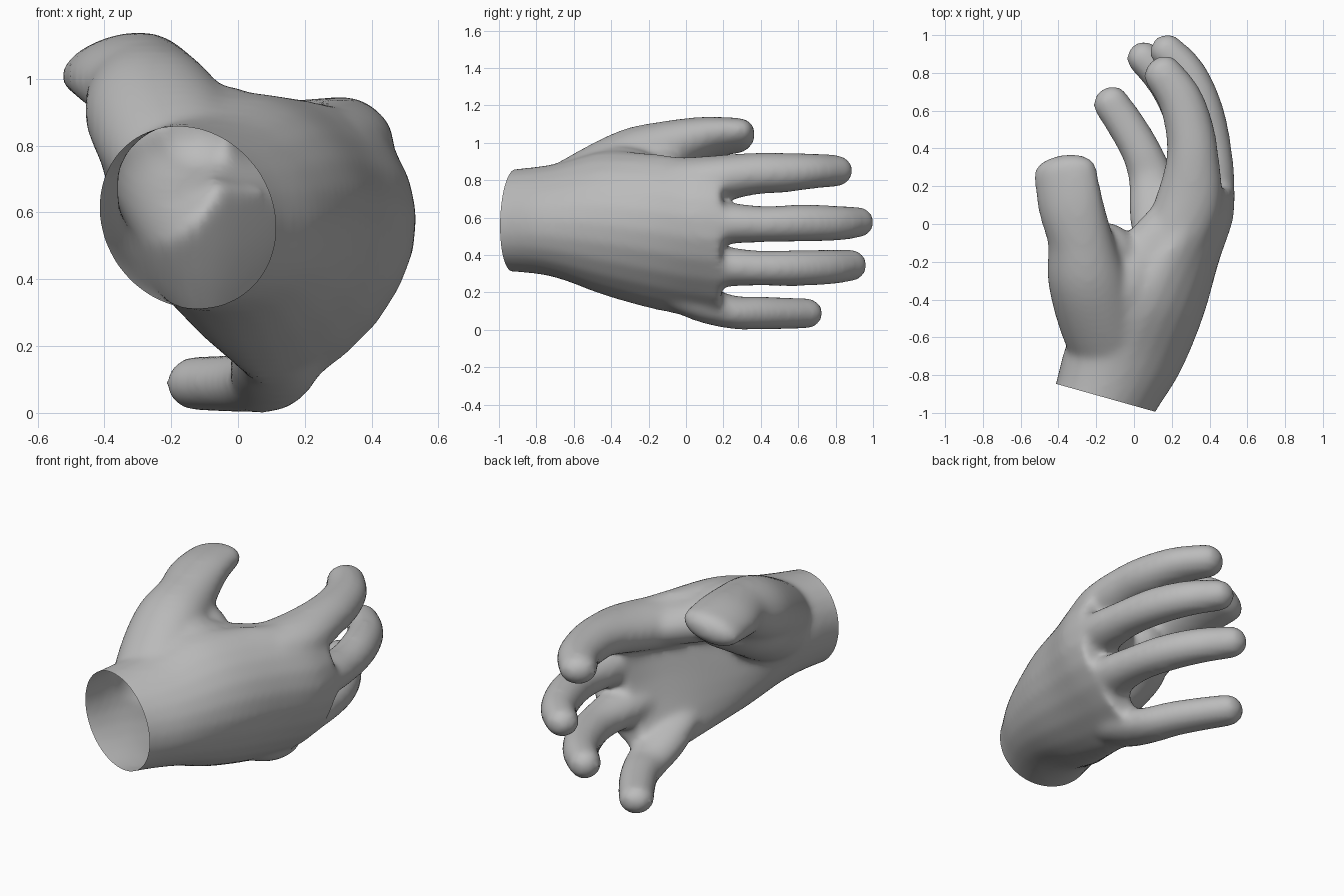
import bpy, bmesh
from math import sin, cos, pi
from mathutils import Vector

cube = bpy.data.objects.get("Cube")
if cube:
    bpy.data.objects.remove(cube, do_unlink=True)

skin = bpy.data.materials.new("plain grey")
skin.use_nodes = True
grey = (0.5, 0.5, 0.5, 1)
skin.diffuse_color = grey
skin.node_tree.nodes["Principled BSDF"].inputs["Base Color"].default_value = grey

SIDES = 24
bm = bmesh.new()


def spline(rows, steps=5):
    """Smooth interpolation through rows of numbers."""
    rows = [Vector(r) for r in rows]
    out = []
    for i in range(len(rows) - 1):
        p1, p2 = rows[i], rows[i + 1]
        p0 = rows[max(i - 1, 0)]
        p3 = rows[min(i + 2, len(rows) - 1)]
        for s in range(steps):
            t = s / steps
            out.append(0.5 * (2 * p1 + (p2 - p0) * t
                              + (2 * p0 - 5 * p1 + 4 * p2 - p3) * t ** 2
                              + (3 * p1 - p0 - 3 * p2 + p3) * t ** 3))
    return out + [rows[-1]]


def loft(rings):
    """Closed skin over a list of point rings."""
    loops = [[bm.verts.new(p) for p in ring] for ring in rings]
    for a, b in zip(loops, loops[1:]):
        for i in range(SIDES):
            j = (i + 1) % SIDES
            bm.faces.new((a[i], a[j], b[j], b[i]))
    bm.faces.new(loops[0][::-1])
    bm.faces.new(loops[-1])


def digit(rows, roll=0.0):
    """Round-tipped tube; each row is x, y, z, side radius, height radius."""
    path = spline(rows)
    rings = []

    def ring(c, tangent, ra, rb):
        side = tangent.cross(Vector((0, 0, 1))).normalized()
        up = side.cross(tangent).normalized()
        a, b = side * cos(roll) + up * sin(roll), up * cos(roll) - side * sin(roll)
        rings.append([c + a * ra * cos(2 * pi * k / SIDES) + b * rb * sin(2 * pi * k / SIDES)
                      for k in range(SIDES)])

    for i, r in enumerate(path):
        nxt, prv = path[min(i + 1, len(path) - 1)], path[max(i - 1, 0)]
        tangent = Vector((nxt - prv)[:3]).normalized()
        ring(Vector(r[:3]), tangent, r[3], r[4])
    tip = path[-1]
    for k in range(1, 6):
        a = k * pi / 11
        ring(Vector(tip[:3]) + tangent * tip[4] * sin(a), tangent, tip[3] * cos(a), tip[4] * cos(a))
    loft(rings)


# Palm and wrist: y, x, z, half height, half thickness, tilt, arch, shear
palm = [
    (-1.10, -0.23, 0.58, 0.27, 0.25, -0.03, 0.00, 0.27),
    (-0.92, -0.15, 0.585, 0.275, 0.265, -0.03, 0.00, 0.27),
    (-0.70, -0.05, 0.585, 0.305, 0.30, -0.03, 0.02, 0.25),
    (-0.45, 0.08, 0.57, 0.385, 0.29, 0.00, 0.07, 0.12),
    (-0.20, 0.22, 0.53, 0.415, 0.23, 0.05, 0.12, 0.00),
    (0.02, 0.34, 0.495, 0.425, 0.175, 0.10, 0.16, 0.00),
    (0.19, 0.39, 0.48, 0.43, 0.135, 0.10, 0.17, 0.00),
]
rings = []
for y, x, z, h, d, tilt, arch, shear in spline(palm):
    ring = []
    for k in range(SIDES):
        c, s = cos(2 * pi * k / SIDES), sin(2 * pi * k / SIDES)
        dx = tilt * c + d * s - arch * c * c
        ring.append(Vector((x + dx, y - shear * dx, z + h * c)))
    rings.append(ring)
loft(rings)

# Index finger
digit([(0.19, -0.15, 0.77, 0.17, 0.14), (0.29, 0.12, 0.80, 0.175, 0.13),
       (0.31, 0.35, 0.833, 0.14, 0.113), (0.29, 0.52, 0.84, 0.128, 0.107),
       (0.24, 0.67, 0.848, 0.118, 0.095), (0.15, 0.80, 0.85, 0.105, 0.086)])
# Middle finger
digit([(0.32, -0.1, 0.56, 0.12, 0.12), (0.395, 0.15, 0.57, 0.135, 0.115),
       (0.405, 0.40, 0.565, 0.112, 0.098), (0.36, 0.62, 0.57, 0.107, 0.10),
       (0.28, 0.80, 0.57, 0.10, 0.095), (0.17, 0.92, 0.575, 0.092, 0.083)])
# Ring finger
digit([(0.24, -0.1, 0.35, 0.12, 0.12), (0.305, 0.15, 0.34, 0.135, 0.11),
       (0.31, 0.38, 0.33, 0.112, 0.095), (0.26, 0.58, 0.33, 0.107, 0.097),
       (0.17, 0.75, 0.335, 0.10, 0.095), (0.05, 0.88, 0.345, 0.09, 0.087)])
# Little finger
digit([(0.11, -0.15, 0.24, 0.11, 0.09), (0.11, 0.06, 0.15, 0.135, 0.10),
       (0.09, 0.24, 0.095, 0.12, 0.09), (0.04, 0.38, 0.09, 0.107, 0.09),
       (-0.04, 0.52, 0.088, 0.102, 0.086), (-0.125, 0.645, 0.088, 0.097, 0.082)])
# Thumb
digit([(-0.06, -0.82, 0.61, 0.20, 0.17), (-0.17, -0.54, 0.77, 0.22, 0.18),
       (-0.25, -0.28, 0.90, 0.21, 0.18), (-0.285, -0.08, 0.98, 0.175, 0.14),
       (-0.335, 0.10, 1.025, 0.178, 0.11), (-0.365, 0.28, 1.038, 0.172, 0.088)], roll=0.25)
# Fleshy base of the thumb
digit([(-0.10, -0.80, 0.58, 0.22, 0.20), (-0.17, -0.50, 0.70, 0.21, 0.20),
       (-0.21, -0.28, 0.79, 0.20, 0.17), (-0.13, -0.13, 0.84, 0.16, 0.13)])
# Web between thumb and index finger
digit([(-0.10, -0.58, 0.75, 0.17, 0.15), (-0.06, -0.35, 0.83, 0.18, 0.15),
       (0.06, -0.18, 0.80, 0.16, 0.125), (0.22, -0.02, 0.79, 0.17, 0.11)])

bmesh.ops.recalc_face_normals(bm, faces=bm.faces)
mesh = bpy.data.meshes.new("hand")
bm.to_mesh(mesh)
bm.free()
hand = bpy.data.objects.new("hand", mesh)
bpy.context.collection.objects.link(hand)

# Fuse the parts into one soft skin
fuse = hand.modifiers.new("fuse", "REMESH")
fuse.mode = "VOXEL"
fuse.voxel_size = 0.018
soften = hand.modifiers.new("soften", "SMOOTH")
soften.factor = 0.5
soften.iterations = 16
graph = bpy.context.evaluated_depsgraph_get()
fused = bpy.data.meshes.new_from_object(hand.evaluated_get(graph))
hand.modifiers.clear()
hand.data = fused

# Cut the wrist open
bm = bmesh.new()
bm.from_mesh(fused)
bmesh.ops.bisect_plane(bm, geom=bm.verts[:] + bm.edges[:] + bm.faces[:],
                       plane_co=(-0.15, -0.92, 0.58), plane_no=(-0.27, -0.96, 0), clear_outer=True)
for f in bm.faces:
    f.smooth = True
bm.to_mesh(fused)
bm.free()
fused.materials.clear()
fused.materials.append(skin)
